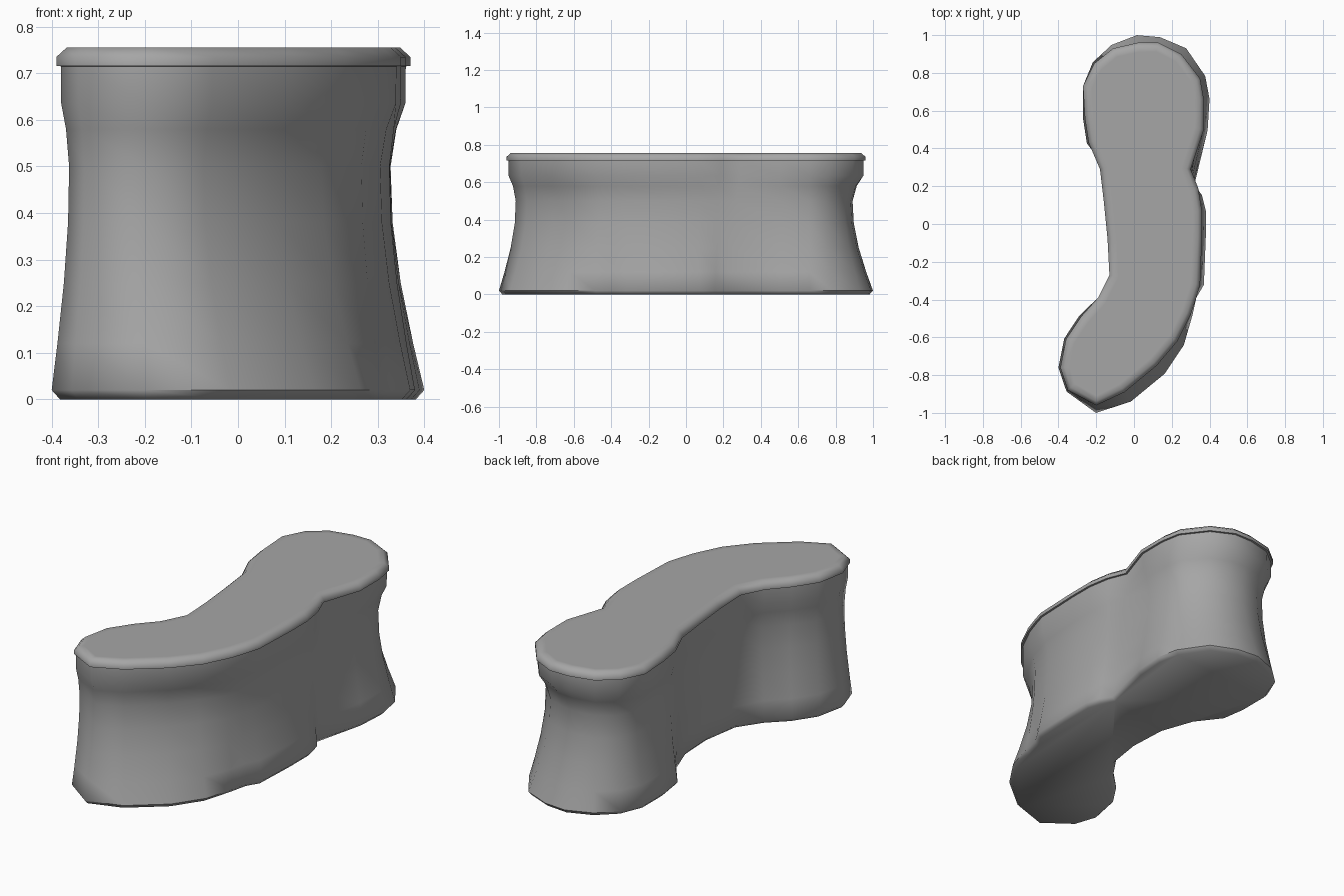
import bpy, bmesh, math
from mathutils import Vector

cube = bpy.data.objects.get("Cube")
if cube:
    bpy.data.objects.remove(cube, do_unlink=True)

# Rim outline in hundredths, clockwise from the back: x, y, waist inset, foot flare
OUTLINE = [
    (2, 96, 8, 4), (13, 96, 9, 3), (25, 90, 8, 4), (35, 77, 6, 3), (37, 66, 5, 3),
    (37, 50, 5, 2), (30, 29, 0, 2), (34, 19, 3, 2), (36, 7, 4, 2), (36, -7, 4, 2),
    (35, -32, 5, 2), (33, -39, 5, 0), (30, -48, 4, 1), (23, -62, 7, 4),
    (12, -75, 7, 6), (-5, -89, 6, 6), (-20, -96, 6, 4), (-35, -88, 3, 1),
    (-39, -76, 3, 1), (-36, -61, 3, 1), (-28, -49, 4, 1), (-19, -39, 4, 0),
    (-13, -27, 1, -2), (-14, -8, 1, -6), (-16, 12, 1, -7), (-18, 29, 1, -3),
    (-24, 43, 3, 1), (-26, 56, 5, 1), (-27, 73, 6, 0), (-21, 85, 6, 1),
    (-11, 93, 7, 2),
]
rim = [Vector((x, y)) / 100 for x, y, _, _ in OUTLINE]
waist_inset = [inset / 100 for _, _, inset, _ in OUTLINE]
foot_flare = [flare / 100 for _, _, _, flare in OUTLINE]


def normals(ring):
    """Outward direction at every point of a clockwise ring."""
    result = []
    for i in range(len(ring)):
        along = (ring[(i + 1) % len(ring)] - ring[i - 1]).normalized()
        result.append(Vector((-along.y, along.x)))
    return result


def grow(ring, amounts):
    return [p + n * a for p, n, a in zip(ring, normals(ring), amounts)]


def shrink(ring, amount):
    return grow(ring, [-amount] * len(ring))


def blend(a, b, t):
    return [p.lerp(q, t) for p, q in zip(a, b)]


# The groove in the left wall slants forward towards the foot
foot = grow(rim, foot_flare)
for point in foot:
    if point.x > 0:
        point.y -= 0.08 * max(0, 1 - abs(point.y - 0.29) / 0.2)

# Horizontal sections from the ground to the flat top
waist = grow(blend(foot, rim, 0.75), [-inset for inset in waist_inset])
neck = shrink(rim, 0.01)
sections = [
    (0, shrink(foot, 0.018)),
    (0.02, foot),
    (0.12, blend(foot, waist, 0.33)),
    (0.25, blend(foot, waist, 0.7)),
    (0.38, blend(foot, waist, 0.94)),
    (0.5, waist),
    (0.58, blend(waist, neck, 0.38)),
    (0.635, blend(waist, neck, 0.97)),
    (0.715, neck),
    (0.716, rim),
    (0.735, rim),
    (0.755, shrink(rim, 0.022)),
    (0.755, shrink(rim, 0.05)),
]

# Loft the sections and cap both ends
bm = bmesh.new()
rings = [[bm.verts.new((p.x, p.y, z)) for p in ring] for z, ring in sections]
for low, high in zip(rings, rings[1:]):
    for i in range(len(low)):
        bm.faces.new((low[i - 1], low[i], high[i], high[i - 1]))
bm.faces.new(rings[0])
bm.faces.new(rings[-1])
bmesh.ops.recalc_face_normals(bm, faces=bm.faces)

mesh = bpy.data.meshes.new("rock_plateau")
bm.to_mesh(mesh)
bm.free()
rock = bpy.data.objects.new("rock_plateau", mesh)
bpy.context.collection.objects.link(rock)

# Single stone colour
stone = bpy.data.materials.new("stone_grey")
stone.use_nodes = True
grey = (0.38, 0.38, 0.38, 1)
stone.diffuse_color = grey
stone.node_tree.nodes["Principled BSDF"].inputs["Base Color"].default_value = grey
mesh.materials.append(stone)

# Soft walls and rounded rim, sharp only under the rim
bpy.context.view_layer.objects.active = rock
rock.select_set(True)
bpy.ops.object.shade_smooth_by_angle(angle=math.radians(55))
